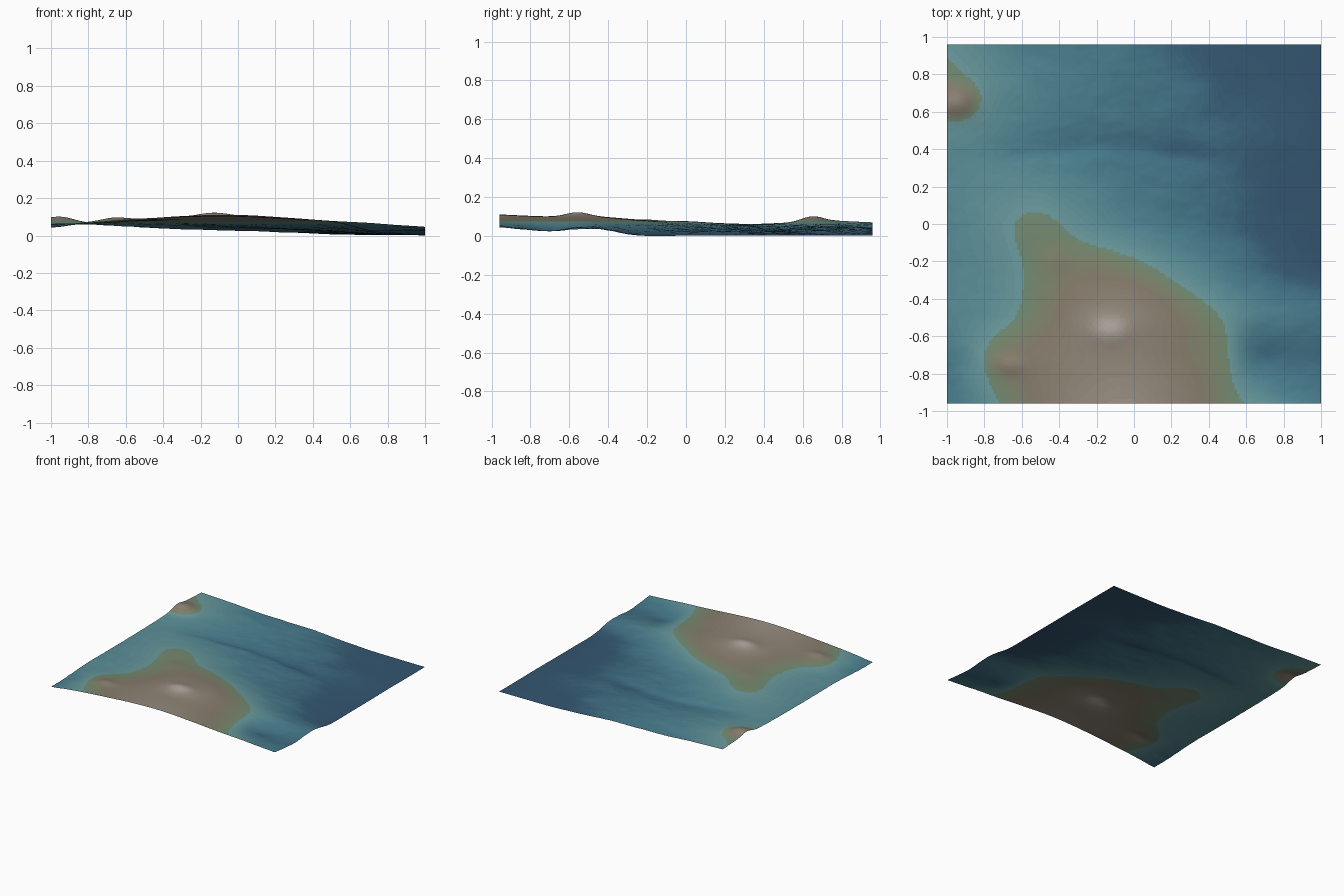
import bpy, bmesh, math
from mathutils import Vector, noise

if "Cube" in bpy.data.objects:
    bpy.data.objects.remove(bpy.data.objects["Cube"])

NX, NY, HX, HY = 160, 154, 1.0, 0.96

# Broad relief: coarse 9 x 9 control heights (thousandths), north row first
RELIEF = [
    [72, 62, 50, 44, 38, 22, 8, 5, 4],
    [80, 68, 56, 48, 40, 30, 14, 8, 4],
    [68, 63, 52, 46, 39, 31, 23, 14, 5],
    [62, 65, 62, 54, 44, 34, 26, 8, 3],
    [60, 70, 78, 67, 55, 42, 24, 9, 3],
    [58, 67, 79, 86, 81, 66, 48, 20, 4],
    [62, 68, 83, 100, 102, 87, 71, 50, 38],
    [50, 80, 93, 101, 102, 91, 76, 36, 26],
    [46, 72, 92, 108, 112, 98, 80, 67, 48],
]
# Local summits and hollows: x, y, radius x, radius y, height
FEATURES = [
    (-0.13, -0.56, 0.12, 0.08, 0.020),
    (-0.66, -0.75, 0.08, 0.05, 0.012),
    (-0.42, -0.20, 0.09, 0.07, 0.005),
    (-0.95, 0.65, 0.10, 0.08, 0.027),
    (0.68, -0.68, 0.10, 0.13, -0.012),
    (-0.98, -0.84, 0.07, 0.12, -0.004),
]
# Colour ramp by height (displayed rgb)
RAMP = [
    (0.000, (54, 84, 110)), (0.012, (56, 90, 115)), (0.028, (66, 112, 132)),
    (0.050, (78, 130, 145)), (0.062, (92, 143, 152)), (0.073, (110, 156, 158)),
    (0.0735, (112, 140, 116)), (0.080, (124, 133, 108)), (0.088, (134, 124, 108)),
    (0.108, (150, 140, 128)), (0.125, (185, 178, 170)),
]
BANDS = 48
TOP = 0.125


def cubic(p, t):
    a, b, c, d = p
    return b + 0.5 * t * (c - a + t * (2*a - 5*b + 4*c - d + t * (3*(b - c) + d - a)))


def taps(row, i):
    def at(k):
        if k < 0:
            return 2 * row[0] - row[1]
        if k > 8:
            return 2 * row[8] - row[7]
        return row[k]
    return [at(i + k) for k in (-1, 0, 1, 2)]


def relief(x, y):
    u, v = (x + HX) / (2 * HX) * 8, (HY - y) / (2 * HY) * 8
    i, j = min(int(u), 7), min(int(v), 7)
    column = [cubic(taps(row, i), u - i) for row in RELIEF]
    return cubic(taps(column, j), v - j) / 1000


def height(x, y):
    z = relief(x, y)
    for cx, cy, rx, ry, h in FEATURES:
        z += h * math.exp(-((x - cx) / rx) ** 2 - ((y - cy) / ry) ** 2)
    # submarine channel with a steep south bank
    mid = 0.39 + 0.03 * math.sin(4 * x + 2.2) - 0.04 * max(x, 0)
    fade = math.exp(-((x + 0.1) / 0.65) ** 4)
    d = y - mid
    z -= 0.013 * fade * math.exp(-(d / (0.05 if d < 0 else 0.09)) ** 2)
    # gullies on the sea slopes, fading on land and on the abyssal plain
    slope = max(0, min(1, (z - 0.006) / 0.015)) * max(0, min(1, (0.074 - z) / 0.03))
    z += 0.005 * slope * noise.fractal(Vector((x * 4 + 3, y * 7, 0.3)), 0.9, 2.0, 4)
    # soft floor of the deep basin
    return 0.5 * (z + math.sqrt(z * z + 0.000006))


def colour(z):
    for (z0, c0), (z1, c1) in zip(RAMP, RAMP[1:]):
        if z <= z1:
            break
    t = max(0, min(1, (z - z0) / (z1 - z0)))
    return [((a + (b - a) * t) / 255) ** 2.2 for a, b in zip(c0, c1)] + [1]


# Seabed and island sheet
bm = bmesh.new()
bmesh.ops.create_grid(bm, x_segments=NX, y_segments=NY, size=1)
for v in bm.verts:
    v.co.y *= HY
    v.co.z = height(v.co.x, v.co.y)
low = min(v.co.z for v in bm.verts)
for v in bm.verts:
    v.co.z -= low
for f in bm.faces:
    f.smooth = True
    f.material_index = max(0, min(BANDS - 1, int(f.calc_center_median().z / TOP * BANDS)))
mesh = bpy.data.meshes.new("island_terrain")
bm.to_mesh(mesh)
bm.free()

# Height-banded materials
for i in range(BANDS):
    mat = bpy.data.materials.new("height_band_%02d" % i)
    mat.diffuse_color = colour((i + 0.5) / BANDS * TOP)
    mat.use_nodes = True
    mat.node_tree.nodes["Principled BSDF"].inputs["Base Color"].default_value = mat.diffuse_color
    mesh.materials.append(mat)

terrain = bpy.data.objects.new("island_terrain", mesh)
bpy.context.collection.objects.link(terrain)
